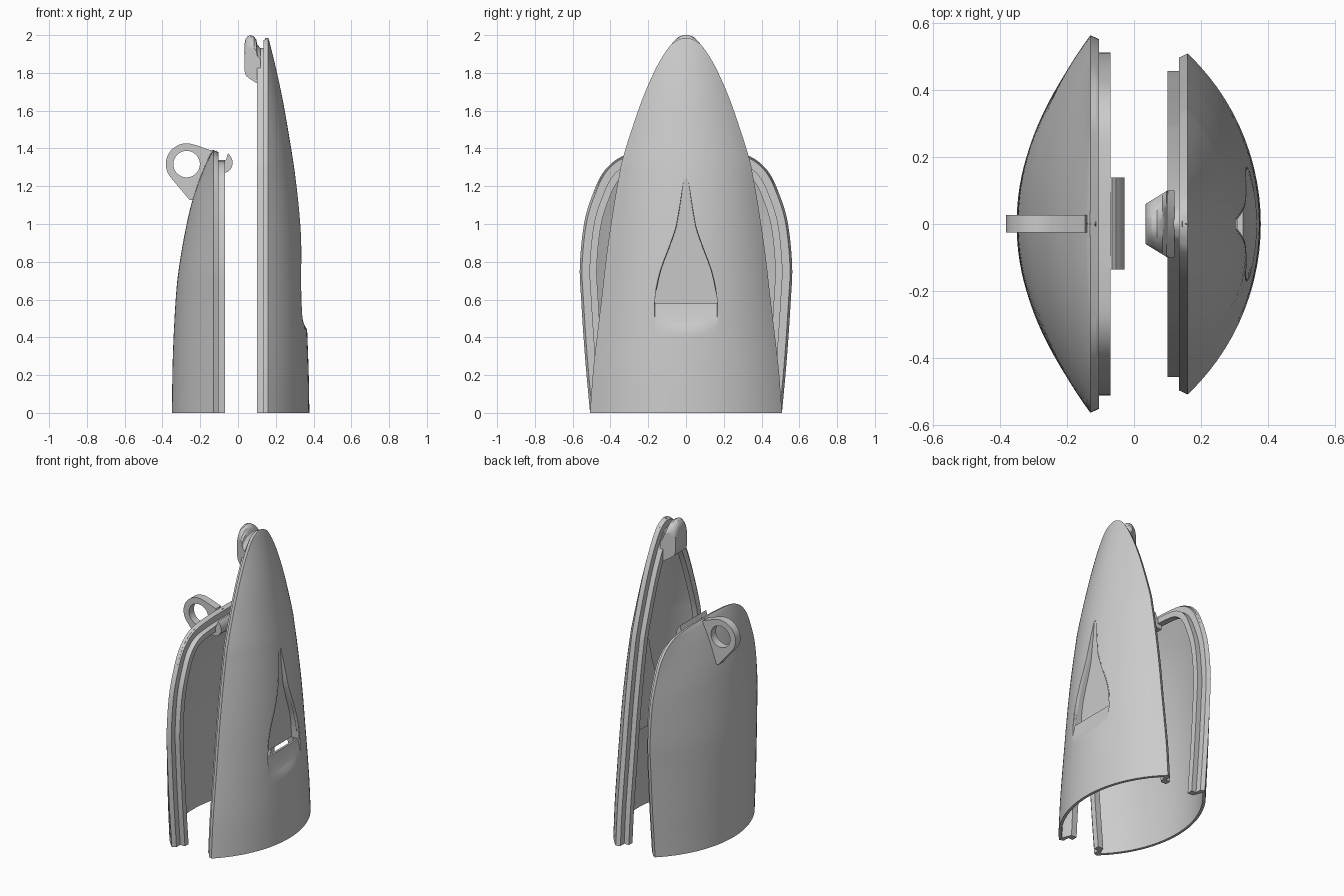
import bpy, bmesh, math
from mathutils import Vector

if "Cube" in bpy.data.objects:
    bpy.data.objects.remove(bpy.data.objects["Cube"])

grey = bpy.data.materials.new("light_grey")
grey.diffuse_color = (0.6, 0.6, 0.6, 1)
grey.use_nodes = True
grey.node_tree.nodes["Principled BSDF"].inputs["Base Color"].default_value = grey.diffuse_color


def make(name, verts, faces, thickness=0, outward=0):
    """Mesh object; outward = x sign the open surface faces before thickening."""
    me = bpy.data.meshes.new(name)
    me.from_pydata([tuple(v) for v in verts], [], faces)
    bm = bmesh.new()
    bm.from_mesh(me)
    bmesh.ops.recalc_face_normals(bm, faces=bm.faces)
    bm.normal_update()
    if outward and sum(f.normal.x * f.calc_area() for f in bm.faces) * outward < 0:
        bmesh.ops.reverse_faces(bm, faces=bm.faces)
    bm.to_mesh(me)
    bm.free()
    me.materials.append(grey)
    ob = bpy.data.objects.new(name, me)
    bpy.context.collection.objects.link(ob)
    bpy.ops.object.select_all(action='DESELECT')
    bpy.context.view_layer.objects.active = ob
    ob.select_set(True)
    if thickness:
        mod = ob.modifiers.new("thickness", 'SOLIDIFY')
        mod.thickness, mod.offset = thickness, -1
        bpy.ops.object.modifier_apply(modifier=mod.name)
    bpy.ops.object.shade_smooth_by_angle(angle=math.radians(30))
    return ob


def loft(rows, closed=False, caps=False, skip=lambda i, j: False):
    """Quads between equal-length rows of points."""
    n = len(rows[0])
    verts = [p for r in rows for p in r]
    faces = []
    for i in range(len(rows) - 1):
        for j in range(n if closed else n - 1):
            if not skip(i, j):
                k = (j + 1) % n
                faces.append((i * n + j, i * n + k, (i + 1) * n + k, (i + 1) * n + j))
    if caps:
        faces += [tuple(range(n)), tuple((len(rows) - 1) * n + j for j in range(n))]
    return verts, faces


def smooth_curve(ctrl, steps=6):
    """Catmull-Rom through (half width, height, crown depth), mirrored at the tip."""
    p = [Vector(c) for c in ctrl]
    p = [2 * p[0] - p[1]] + p + [Vector((-p[-2].x, p[-2].y, p[-2].z))]
    out = []
    for a, b, c, d in zip(p, p[1:], p[2:], p[3:]):
        for k in range(steps):
            t = k / steps
            out.append(0.5 * (2 * b + (c - a) * t + (2 * a - 5 * b + 4 * c - d) * t * t
                              + (3 * b - a - 3 * c + d) * t ** 3))
    return out + [p[-2]]


def arc_x(y, w, x0, crown):
    """Depth of the circular-arc cross-section at y."""
    s = max(crown - x0, 0.001)
    r = (w * w + s * s) / (2 * s)
    return x0 + s - r + math.sqrt(max(r * r - y * y, 0))


def rim(name, curve, sgn, x0, step):
    """Stepped sealing edge swept along the shell outline."""
    prof = [(x0, 0), (x0 - .026, .012), (x0 - .026, .052), (x0 - .026 - step, .052),
            (x0 - .026 - step, .09), (x0 - .02, .09), (x0 + .003, .03)]
    half = []
    for i, c in enumerate(curve):
        if i == 0:
            n = (-1, 0)
        elif i == len(curve) - 1:
            n = (0, -1)
        else:
            t = curve[i + 1] - curve[i - 1]
            l = math.hypot(t.x, t.y)
            n = (-t.y / l, t.x / l)
        half.append([(sgn * x, max(c.x + n[0] * o, 0), max(c.y + n[1] * o, 0)) for x, o in prof])
    other = [[(x, -y, z) for x, y, z in r] for r in half[-2::-1]]
    make(name, *loft(half + other, closed=True, caps=True))


def interp(z, table):
    if z <= table[0][0]:
        return table[0][1]
    for (a, u), (b, v) in zip(table, table[1:]):
        if z <= b:
            return u + (v - u) * (z - a) / (b - a)
    return table[-1][1]


# Outlines: half width, height, crown depth
TALL = smooth_curve([(.508, 0, .378), (.492, .22, .374), (.467, .44, .366), (.45, .58, .36),
                     (.42, .84, .345), (.388, 1.06, .326), (.357, 1.24, .305), (.33, 1.365, .287),
                     (.243, 1.63, .242), (.164, 1.815, .203), (.095, 1.93, .175),
                     (.05, 1.97, .165), (0, 1.985, .16)])
SHORT = smooth_curve([(.508, 0, .35), (.535, .3, .345), (.555, .6, .33), (.562, .78, .311),
                      (.54, 1.0, .272), (.497, 1.15, .234), (.43, 1.285, .185),
                      (.323, 1.365, .148), (.17, 1.388, .134), (0, 1.392, .13)])
DUCT = [(.58, .165), (.65, .16), (.71, .148), (.77, .132), (.83, .108), (.89, .085),
        (.98, .053), (1.1, .032), (1.24, .011)]
Z0, Z1, ZL = .58, 1.24, .44     # duct bottom, duct top, lip bottom
E = 1e-4
SIDE, MID = 14, 8


# Tall shell with a flared intake opening and a sunken lip below it
rows = []
for c in TALL:
    w, z, crown = max(c.x, .004), c.y, c.z
    h = min(interp(z, DUCT), w * .4)
    g = h + min(.002, w * .05)
    side = [g + (w - g) * k / SIDE for k in range(SIDE + 1)]
    mid = [h * (2 * k / MID - 1) for k in range(MID + 1)]
    row = []
    for j, y in enumerate([-v for v in reversed(side)] + mid + side):
        x = arc_x(y, w, .16, crown)
        if ZL - E <= z <= Z0 + E and SIDE < j < SIDE + MID + 2:
            x = min(x, .366 - .041 * max((z - ZL) / (Z0 - ZL), 0) ** .6)
        row.append((x, y, z))
    rows.append(row)


def in_duct(i, j):
    return Z0 - E < TALL[i].y < Z1 - E and SIDE < j <= SIDE + MID


make("tall_shell", *loft(rows, skip=in_duct), thickness=.018, outward=1)
rim("tall_shell_rim", TALL, 1, .16, .034)

# Intake ramp: flat sloping floor with side walls
ramp = []
for c in TALL:
    if Z0 - E < c.y < Z1 + E:
        h = interp(c.y, DUCT) + .001
        edge = arc_x(h, c.x, .16, c.z)
        floor = min(edge - .001, .275 + (.303 - .275) * (c.y - Z0) / (Z1 - Z0))
        ramp.append([(edge, -h, c.y), (floor, -h, c.y), (floor, 0, c.y),
                     (floor, h, c.y), (edge, h, c.y)])
make("intake_ramp", *loft(ramp), thickness=.006, outward=1)

# Short shell
rows = []
for c in SHORT:
    w = max(c.x, .004)
    ys = [w * (2 * k / 36 - 1) for k in range(37)]
    rows.append([(-arc_x(y, w, .13, c.z), y, c.y) for y in ys])
make("short_shell", *loft(rows), thickness=.018, outward=-1)
rim("short_shell_rim", SHORT, -1, .13, .034)

# Tapered latch block at the top of the tall shell
prof = [(.12, 1.745), (.10, 1.745), (.06, 1.77), (.042, 1.785), (.035, 1.81), (.035, 1.955),
        (.04, 1.98), (.052, 1.995), (.068, 2.0), (.085, 1.992), (.097, 1.975), (.102, 1.95), (.12, 1.93)]
rows = []
for k in range(17):
    u = k / 8 - 1
    rows.append([(x, u * (.06 + .04 * min((x - .035) / .065, 1)),
                  z - (.06 * abs(u) ** 2.5 if z > 1.9 else 0)) for x, z in prof])
make("latch_block", *loft(rows, closed=True, caps=True))

# Hooked clip bar on the short shell
prof = [(-.10, 1.335), (-.066, 1.335), (-.062, 1.345), (-.053, 1.374), (-.038, 1.358), (-.029, 1.335),
        (-.028, 1.315), (-.036, 1.295), (-.05, 1.28), (-.07, 1.27), (-.10, 1.27)]
make("clip_bar", *loft([[(x, y, z) for x, z in prof] for y in (-.135, .139)], closed=True, caps=True))

# Hanging eyelet: hull of a disc and two anchor points, with a round hole
CX, CZ, N = -.272, 1.317, 72
ANCHORS = [(.026, -.202), (.135, .07)]
dirs = [(math.cos(2 * math.pi * k / N), math.sin(2 * math.pi * k / N)) for k in range(N)]
support = [max([.11] + [a * nx + b * nz for a, b in ANCHORS]) for nx, nz in dirs]
rows = []
for dx, dz in dirs:
    r = min(s / (nx * dx + nz * dz) for s, (nx, nz) in zip(support, dirs) if nx * dx + nz * dz > .05)
    rows.append([(CX + dx * q, y, CZ + dz * q)
                 for q, y in ((.07, -.025), (r, -.025), (r, .027), (.07, .027))])
make("eyelet", *loft(rows + rows[:1], closed=True))
bpy.context.view_layer.update()
for ob in bpy.data.objects:     # weld the seam of the eyelet loop
    if ob.name == "eyelet":
        bm = bmesh.new()
        bm.from_mesh(ob.data)
        bmesh.ops.remove_doubles(bm, verts=bm.verts, dist=1e-5)
        bmesh.ops.recalc_face_normals(bm, faces=bm.faces)
        bm.to_mesh(ob.data)
        bm.free()
